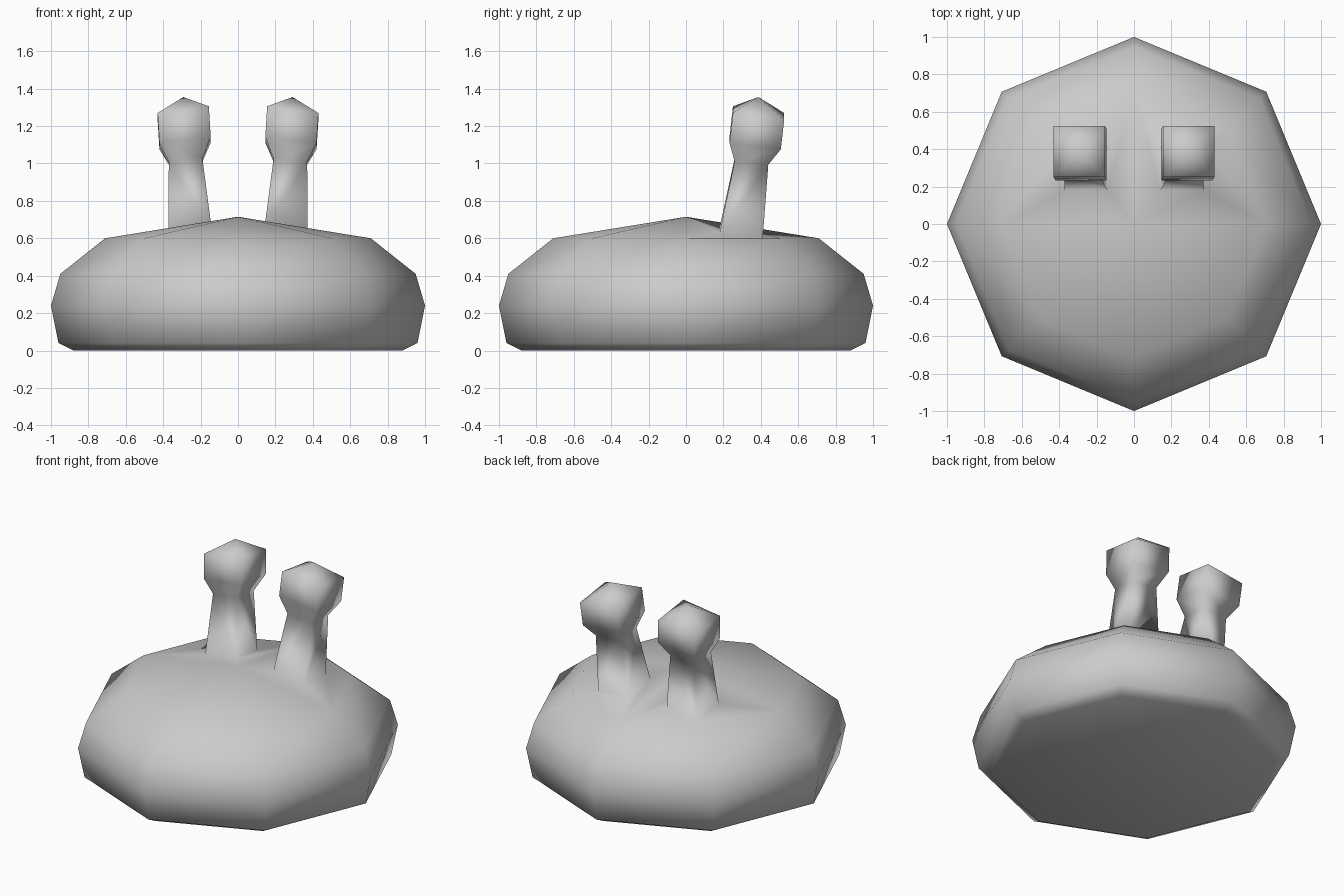
import bpy, bmesh
from math import cos, sin, pi

cube = bpy.data.objects.get("Cube")
if cube:
    bpy.data.objects.remove(cube, do_unlink=True)

grey = bpy.data.materials.new("light grey")
grey.use_nodes = True
grey.diffuse_color = (0.6, 0.6, 0.6, 1)
grey.node_tree.nodes["Principled BSDF"].inputs["Base Color"].default_value = (0.6, 0.6, 0.6, 1)

bm = bmesh.new()


def bridge(a, b):
    """Join two closed vertex loops with quads; returns the upper loop."""
    for i in range(len(a)):
        j = (i + 1) % len(a)
        bm.faces.new((a[i], a[j], b[j], b[i]))
    return b


def body_ring(r, z):
    return [bm.verts.new((r * cos(i * pi / 4), r * sin(i * pi / 4), z)) for i in range(8)]


def stalk_ring(side, x, y, z, half, tilt):
    """Square ring leaning outward and backward."""
    return [bm.verts.new((side * (x + half * u), y + half * v, z - tilt * (u + v)))
            for u, v in ((-1, -1), (1, -1), (1, 1), (-1, 1))]


# Rounded eight-sided body
loop = body_ring(0.88, 0)
bm.faces.new(loop[::-1])
for r, z in ((0.96, 0.04), (1.0, 0.24), (0.95, 0.41), (0.71, 0.6)):
    loop = bridge(loop, body_ring(r, z))
apex = bm.verts.new((0, 0, 0.715))

# Front half of the shallow cone on top
for i in range(4, 8):
    bm.faces.new((loop[i], loop[(i + 1) % 8], apex))

# Two eye stalks growing out of the back quarters of the cone
for side, corners in ((1, (0, 1, 2)), (-1, (4, 3, 2))):
    outer = [apex] + [loop[c] for c in corners]
    ring = bridge(outer, stalk_ring(side, 0.257, 0.295, 0.63, 0.115, 0.015))
    for args in ((0.28, 0.35, 1.01, 0.09, 0.008),
                 (0.283, 0.37, 1.11, 0.137, 0.017),
                 (0.293, 0.388, 1.27, 0.137, 0.018)):
        ring = bridge(ring, stalk_ring(side, *args))
    tip = bm.verts.new((side * 0.292, 0.387, 1.355))
    for i in range(4):
        bm.faces.new((ring[i], ring[(i + 1) % 4], tip))

bmesh.ops.recalc_face_normals(bm, faces=bm.faces)
for f in bm.faces:
    f.smooth = True
mesh = bpy.data.meshes.new("body_with_stalks")
bm.to_mesh(mesh)
bm.free()
mesh.materials.append(grey)
body = bpy.data.objects.new("body_with_stalks", mesh)
bpy.context.collection.objects.link(body)
